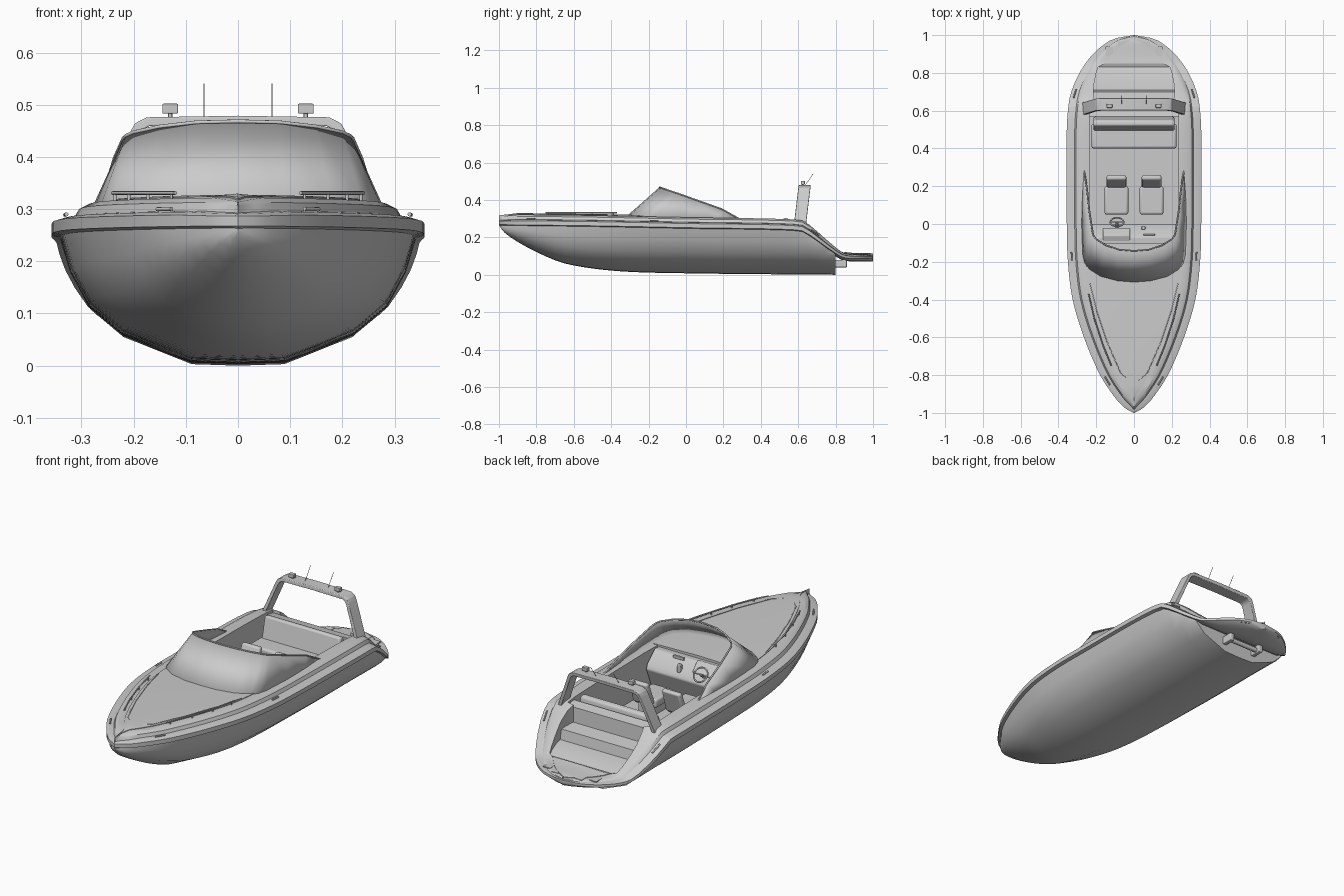
import bpy, bmesh, math
from mathutils import Vector

cube = bpy.data.objects.get("Cube")
if cube:
    bpy.data.objects.remove(cube, do_unlink=True)


def material(name, v):
    m = bpy.data.materials.new(name)
    m.use_nodes = True
    m.diffuse_color = (v, v, v, 1)
    m.node_tree.nodes["Principled BSDF"].inputs["Base Color"].default_value = (v, v, v, 1)
    return m


GREY = material("light_grey", 0.6)


def curve_at(table, y, smooth=True):
    """Value of a (y, value) table at y, optionally eased through its points."""
    n = len(table)
    y = min(max(y, table[0][0]), table[-1][0])
    i = next(k for k in range(n - 1) if y <= table[k + 1][0])
    (y0, a), (y1, b) = table[i], table[i + 1]
    t, d = (y - y0) / (y1 - y0), y1 - y0
    if not smooth:
        return a + (b - a) * t

    def slope(k):
        p, q = table[max(k - 1, 0)], table[min(k + 1, n - 1)]
        return (q[1] - p[1]) / (q[0] - p[0])
    m0, m1 = slope(i) * d, slope(i + 1) * d
    return ((2*t**3 - 3*t*t + 1) * a + (t**3 - 2*t*t + t) * m0
            + (3*t*t - 2*t**3) * b + (t**3 - t*t) * m1)


def finish(ob, angle=35, bevel=0):
    ob.data.materials.append(GREY)
    if bevel:
        mod = ob.modifiers.new("bevel", "BEVEL")
        mod.width, mod.segments = bevel, 3
    bpy.ops.object.select_all(action="DESELECT")
    ob.select_set(True)
    bpy.context.view_layer.objects.active = ob
    bpy.ops.object.shade_smooth_by_angle(angle=math.radians(angle))
    return ob


def mesh_object(name, verts, faces, angle=35, bevel=0, solid=False):
    bm = bmesh.new()
    vs = [bm.verts.new(v) for v in verts]
    for f in faces:
        bm.faces.new([vs[i] for i in f])
    bmesh.ops.remove_doubles(bm, verts=bm.verts, dist=0.0003)
    if solid:
        bmesh.ops.recalc_face_normals(bm, faces=bm.faces)
    me = bpy.data.meshes.new(name)
    bm.to_mesh(me)
    bm.free()
    ob = bpy.data.objects.new(name, me)
    bpy.context.collection.objects.link(ob)
    return finish(ob, angle, bevel)


def loft(name, halves, flip=False, cap=False, angle=35):
    """Skin half sections that run from outboard to the centreline, mirrored."""
    rows = [h + [(-x, y, z) for x, y, z in reversed(h[:-1])] for h in halves]
    n = len(rows[0])
    faces = []
    for r in range(len(rows) - 1):
        for c in range(n - 1):
            a = r * n + c
            f = (a, a + n, a + n + 1, a + 1)
            faces.append(f[::-1] if flip else f)
    if cap:
        end = list(range((len(rows) - 1) * n, len(rows) * n))
        faces.append(end[::-1] if flip else end)
    return mesh_object(name, [p for r in rows for p in r], faces, angle)


def extrude_x(name, profile, x0, x1, bevel=0.0):
    n = len(profile)
    verts = [(x, y, z) for x in (x0, x1) for y, z in profile]
    faces = [list(range(n)), list(range(n, 2 * n))]
    faces += [(i, (i + 1) % n, n + (i + 1) % n, n + i) for i in range(n)]
    return mesh_object(name, verts, faces, 35, bevel, True)


def box(name, x0, x1, y0, y1, z0, z1, bevel=0.0):
    return extrude_x(name, [(y0, z0), (y1, z0), (y1, z1), (y0, z1)], x0, x1, bevel)


def tube(name, pts, r):
    cu = bpy.data.curves.new(name, "CURVE")
    cu.dimensions, cu.bevel_depth, cu.bevel_resolution = "3D", r, 2
    cu.use_fill_caps = True
    sp = cu.splines.new("POLY")
    sp.points.add(len(pts) - 1)
    for p, q in zip(sp.points, pts):
        p.co = (*q, 1)
    cu.materials.append(GREY)
    ob = bpy.data.objects.new(name, cu)
    bpy.context.collection.objects.link(ob)


# Lines plan: half breadth, rub rail height, keel height, deck rise
BREADTH = [(-1, 0), (-.98, .04), (-.95, .075), (-.9, .115), (-.8, .18), (-.6, .265), (-.4, .325),
           (-.2, .35), (0, .356), (.5, .356), (.65, .344), (.72, .325), (.81, .283), (.9, .217),
           (.96, .145), (.985, .09), (1, 0)]
RAIL = [(-1, .278), (-.5, .272), (0, .262), (.6, .25), (.65, .23), (.82, .112), (.87, .098), (1, .098)]
KEEL = [(-1, .265), (-.97, .225), (-.89, .17), (-.76, .103), (-.63, .056), (-.37, .02), (0, .008), (.8, 0)]
RISE = [(-1, .7), (-.9, 1), (.65, 1), (.85, .3), (1, .2)]
SECTION = [(.96, 1), (.9, .72), (.8, .45), (.62, .23), (.25, .012), (0, 0)]


def breadth(y): return max(0, curve_at(BREADTH, y))
def rail(y): return curve_at(RAIL, y)
def keel(y): return curve_at(KEEL, y)
def rise(y): return curve_at(RISE, y, False)
def deck_z(y): return rail(y) + .045 * rise(y)


# Hull
def hull_section(y):
    w, k, top = breadth(min(y, .55)), keel(y), min(.268, .255 - .02 * y)
    return [(max(0, min(f * w, breadth(y) - .015)), y, min(k + (top - k) * g, rail(y) - .008))
            for f, g in SECTION]


hull_y = [-1, -.995, -.985, -.97, -.94] + [-.9 + .05 * i for i in range(35)]
loft("hull", [hull_section(y) for y in hull_y], flip=True, cap=True)

# Deck moulding with rub rail, foredeck, cockpit well and stern steps in one skin
RIM = [(.018, -.015), (0, -.01), (0, .012), (.02, .018), (.042, .02), (.05, .036), (.068, .045)]


def deck_section(y, edge=None, floor=None):
    w, r, s = breadth(y), rail(y), rise(y)
    half = [(max(0, w - d), y, r + h * (s if h > 0 else 1)) for d, h in RIM]
    inner = max(0, w - .1) if edge is None else min(edge, max(0, w - .07))
    base = deck_z(y)
    low = base + .003 if floor is None else min(floor, base)
    return half + [(inner, y, base), (inner, y, low), (0, y, low + (.005 if floor is None else 0))]


deck = [deck_section(y) for y in hull_y if y < -.11]
deck += [deck_section(-.1), deck_section(-.1, .23, .3), deck_section(-.1, .23, .1)]
deck += [deck_section(.1 * i, .235, .1) for i in range(6)]
deck += [deck_section(.57, .235, .1), deck_section(.57, .235, .285), deck_section(.62, .235, .275)]
deck += [deck_section(.625, .2, .2), deck_section(.66, .21, .195), deck_section(.7, .215, .19),
         deck_section(.71, .215, .14), deck_section(.75, .21, .135), deck_section(.8, .2, .122),
         deck_section(.83, .19, .112)]
deck += [deck_section(y) for y in (.85, .87, .9, .93, .95, .97, .985, .993, 1)]
loft("deck", deck, angle=30)

# Swim platform underside and deck pads
platform_y = (.8, .83, .87, .9, .93, .96, .985, .993, 1)
loft("platform_underside",
     [[(max(0, breadth(y) - .018), y, rail(y) - .015), (max(0, breadth(y) - .05), y, rail(y) - .024),
       (0, y, rail(y) - .026)] for y in platform_y], flip=True)
for x in (-.13, -.065, 0, .065, .13):
    box("platform_pad", x - .02, x + .02, .88, .94 if abs(x) > .1 else .965, .104, .1095)

# Windscreen wrapping back along both sides
BASE = [(.27, .3, .286), (.28, .15, .29), (.283, 0, .295), (.277, -.17, .3), (.265, -.215, .303),
        (.24, -.25, .306), (.18, -.285, .31), (.09, -.308, .313), (0, -.315, .315)]
TOP = [(.268, .298, .292), (.25, .19, .352), (.236, .06, .398), (.22, -.04, .434), (.215, -.06, .44),
       (.2, -.08, .447), (.15, -.112, .458), (.08, -.135, .466), (0, -.142, .468)]
screen = loft("windscreen", [BASE, TOP], angle=40)
shell = screen.modifiers.new("thickness", "SOLIDIFY")
shell.thickness = .006
tube("windscreen_top_trim", TOP + [(-x, y, z) for x, y, z in TOP[-2::-1]], .004)
tube("windscreen_base_trim", BASE + [(-x, y, z) for x, y, z in BASE[-2::-1]], .005)

# Radar arch: a raked band swept across the beam
half_arch = [(.278, .27), (.208, .445), (.198, .464), (.175, .476), (0, .479)]
inner_arch = [(.258, .27), (.192, .44), (.184, .452), (.17, .459), (0, .461)]
outer = half_arch + [(-x, z) for x, z in half_arch[-2::-1]]
inner = inner_arch + [(-x, z) for x, z in inner_arch[-2::-1]]
n = len(outer)
verts = [(x, y + (z - .27) * .12, z) for y in (.577, .642) for line in (outer, inner) for x, z in line]
faces = [(0, n, 3 * n, 2 * n), (n - 1, 2 * n - 1, 4 * n - 1, 3 * n - 1)]
for i in range(n - 1):
    for a, b in ((0, n), (n, 3 * n), (3 * n, 2 * n), (2 * n, 0)):
        faces.append((a + i, a + i + 1, b + i + 1, b + i))
mesh_object("radar_arch", verts, faces, 35, .003, True)

# Cockpit: dashboard, rear bench, wheel
extrude_x("dashboard", [(-.13, .302), (-.07, .305), (-.01, .25), (0, .225), (-.05, .1), (-.13, .1)],
          -.228, .228, .006)
extrude_x("instrument_hood", [(-.1, .3), (-.06, .315), (-.02, .27), (-.03, .25)], -.165, -.02, .006)
box("bench_seat", -.225, .225, .4, .53, .1, .2, .012)
extrude_x("bench_back", [(.49, .18), (.57, .18), (.55, .3), (.52, .305)], -.215, .215, .01)
bpy.ops.mesh.primitive_torus_add(major_radius=.036, minor_radius=.004, major_segments=32, minor_segments=8,
                                 location=(-.09, .01, .285), rotation=(math.radians(-50), 0, 0))
bpy.context.object.name = "steering_wheel"
finish(bpy.context.object, 60)
tube("steering_column", [(-.09, .01, .285), (-.09, -.035, .25)], .007)
tube("wheel_spoke", [(-.125, .01, .285), (-.055, .01, .285)], .003)
box("throttle_lever", .04, .06, -.03, -.01, .25, .29, .004)
box("dash_display", .05, .11, -.062, -.052, .295, .31, .002)

# Underwater fittings
tube("keel_strip", [(0, y, keel(y) + .004) for y in (-.4, -.2, 0, .4, .78)], .004)
tube("drive_shaft", [(-.1, .835, .055), (.1, .835, .055)], .012)

# Paired fittings on both sides
for s in (1, -1):
    xs = s * .093
    box("seat_pedestal", xs - .04, xs + .04, .08, .2, .1, .16, .006)
    box("seat_cushion", xs - .063, xs + .063, .05, .2, .15, .195, .012)
    extrude_x("seat_back", [(.185, .17), (.225, .17), (.262, .29), (.235, .295)], xs - .052, xs + .052, .01)
    box("arch_light", s * .13 - .015, s * .13 + .015, .615, .635, .483, .502, .002)
    tube("light_stem", [(s * .13, .625, .47), (s * .13, .625, .485)], .004)
    tube("antenna", [(s * .065, .635, .475), (s * .065, .68, .54)], .0012)
    # Bow grab rail with posts
    path = [(s * x, y, .331) for x, y in ((.12, -.75), (.165, -.64), (.21, -.5), (.24, -.37))]
    tube("bow_rail", path, .0035)
    for t in (.05, .35, .65, .95):
        y = -.75 + .38 * t
        x = curve_at([(-.75, .12), (-.64, .165), (-.5, .21), (-.37, .24)], y, False)
        tube("rail_post", [(s * x, y, .3), (s * x, y, .331)], .003)
    # Foredeck panel seam
    seam = [(.235, -.31), (.2, -.45), (.14, -.63), (.07, -.79), (0, -.85)]
    tube("foredeck_seam", [(s * x, y, deck_z(y) + .004) for x, y in seam], .002)
    # Mooring cleats along the gunwale
    for y in (-.83, -.17, .69):
        x, z = s * (breadth(y) - .022), rail(y) + .024
        side = Vector((s * (breadth(y + .02) - breadth(y - .02)), .04, rail(y + .02) - rail(y - .02))) * .55
        p = Vector((x, y, z))
        tube("cleat", [p - side, p + side], .004)
    # Spray strakes
    for x, drop in ((.09, .012), (.145, .052)):
        tube("spray_strake", [(s * x, y, keel(y) + drop * .9) for y in (-.35, -.1, .3, .76)], .004)
    box("drive_bracket", s * .09 - .012, s * .09 + .012, .79, .86, .04, .08, .004)
